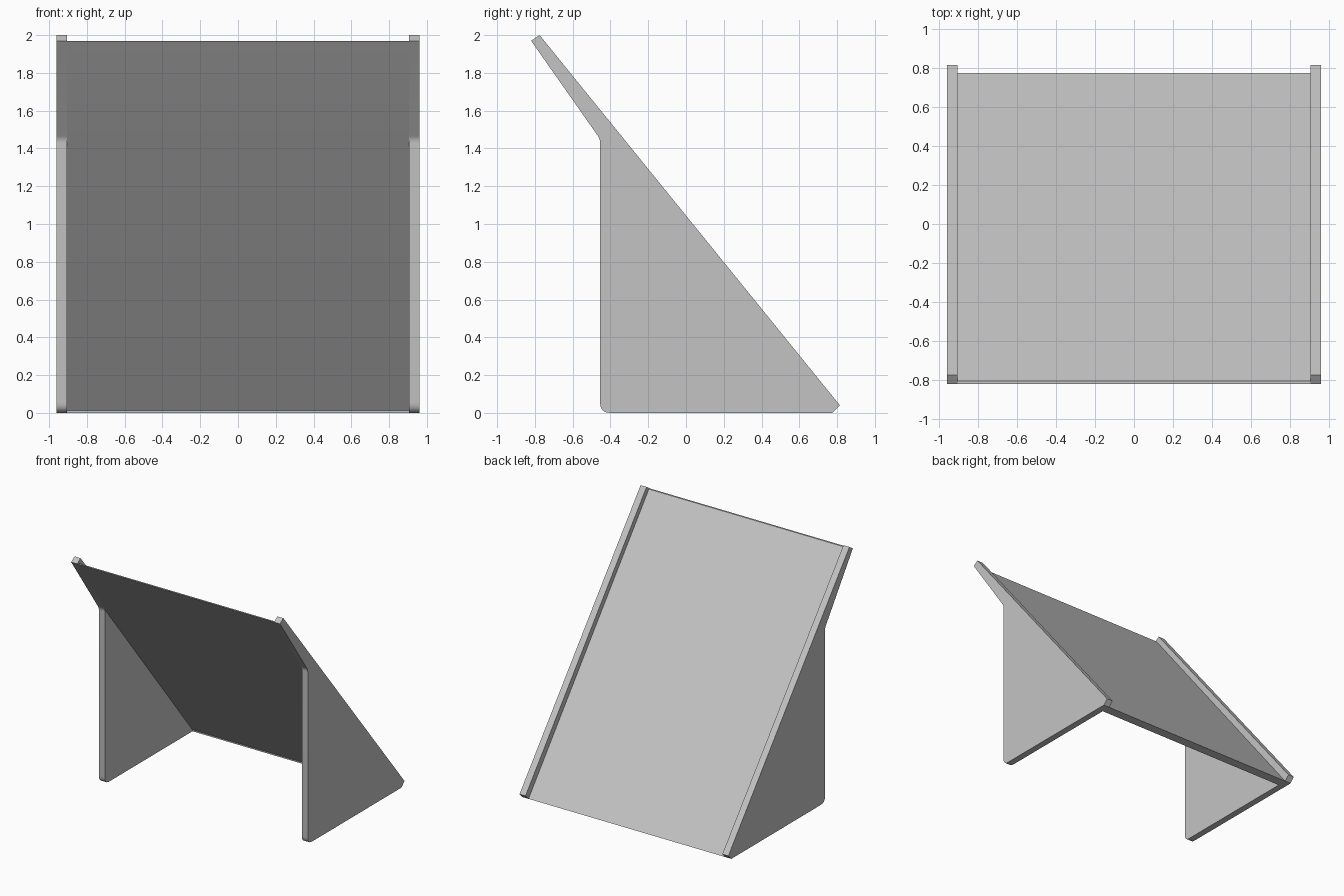
import bpy
import bmesh
import math
from mathutils import Vector

cube = bpy.data.objects.get("Cube")
if cube:
    bpy.data.objects.remove(cube, do_unlink=True)

# Single plain grey finish
grey = bpy.data.materials.new("plain_grey")
grey.use_nodes = True
colour = (0.55, 0.55, 0.55, 1.0)
grey.diffuse_color = colour
grey.node_tree.nodes["Principled BSDF"].inputs["Base Color"].default_value = colour


def rounded(before, corner, after, reach, steps=6):
    """Replace a profile corner with a quadratic curve."""
    c = Vector(corner)
    a = c + (Vector(before) - c).normalized() * reach
    b = c + (Vector(after) - c).normalized() * reach
    points = []
    for i in range(steps + 1):
        t = i / steps
        points.append(tuple(a * (1 - t) ** 2 + c * 2 * t * (1 - t) + b * t ** 2))
    return points


def extrude_profile(name, profile, x_min, x_max):
    """Make a solid from a (y, z) outline spanning x_min to x_max."""
    bm = bmesh.new()
    face = bm.faces.new([bm.verts.new((x_min, y, z)) for y, z in profile])
    result = bmesh.ops.extrude_face_region(bm, geom=[face])
    moved = [v for v in result["geom"] if isinstance(v, bmesh.types.BMVert)]
    bmesh.ops.translate(bm, verts=moved, vec=(x_max - x_min, 0, 0))
    bmesh.ops.recalc_face_normals(bm, faces=bm.faces)
    mesh = bpy.data.meshes.new(name)
    bm.to_mesh(mesh)
    bm.free()
    mesh.materials.append(grey)
    obj = bpy.data.objects.new(name, mesh)
    bpy.context.collection.objects.link(obj)
    bpy.ops.object.select_all(action="DESELECT")
    obj.select_set(True)
    bpy.context.view_layer.objects.active = obj
    bpy.ops.object.shade_smooth_by_angle(angle=math.radians(25))
    return obj


INNER, OUTER = 0.905, 0.96
tip = (-0.82, 1.97)
knee = (-0.455, 1.45)
toe = (-0.455, 0.0)
heel = (0.775, 0.0)

# Upright side panels with a tapered upper arm and rounded front corners
side_profile = [tip, (-0.775, 2.0), (0.815, 0.04), heel]
side_profile += rounded(heel, toe, knee, 0.055)
side_profile += rounded(toe, knee, tip, 0.02)
for side, x_min in (("right", -OUTER), ("left", INNER)):
    extrude_profile(side + "_side_panel", side_profile, x_min, x_min + OUTER - INNER)

# Sloping board recessed between the panels, thinned to match the arms
board_profile = [tip, (-0.805, 1.97), heel, (0.695, 0.0), (0.695, 0.012), knee]
extrude_profile("sloping_board", board_profile, -INNER, INNER)
